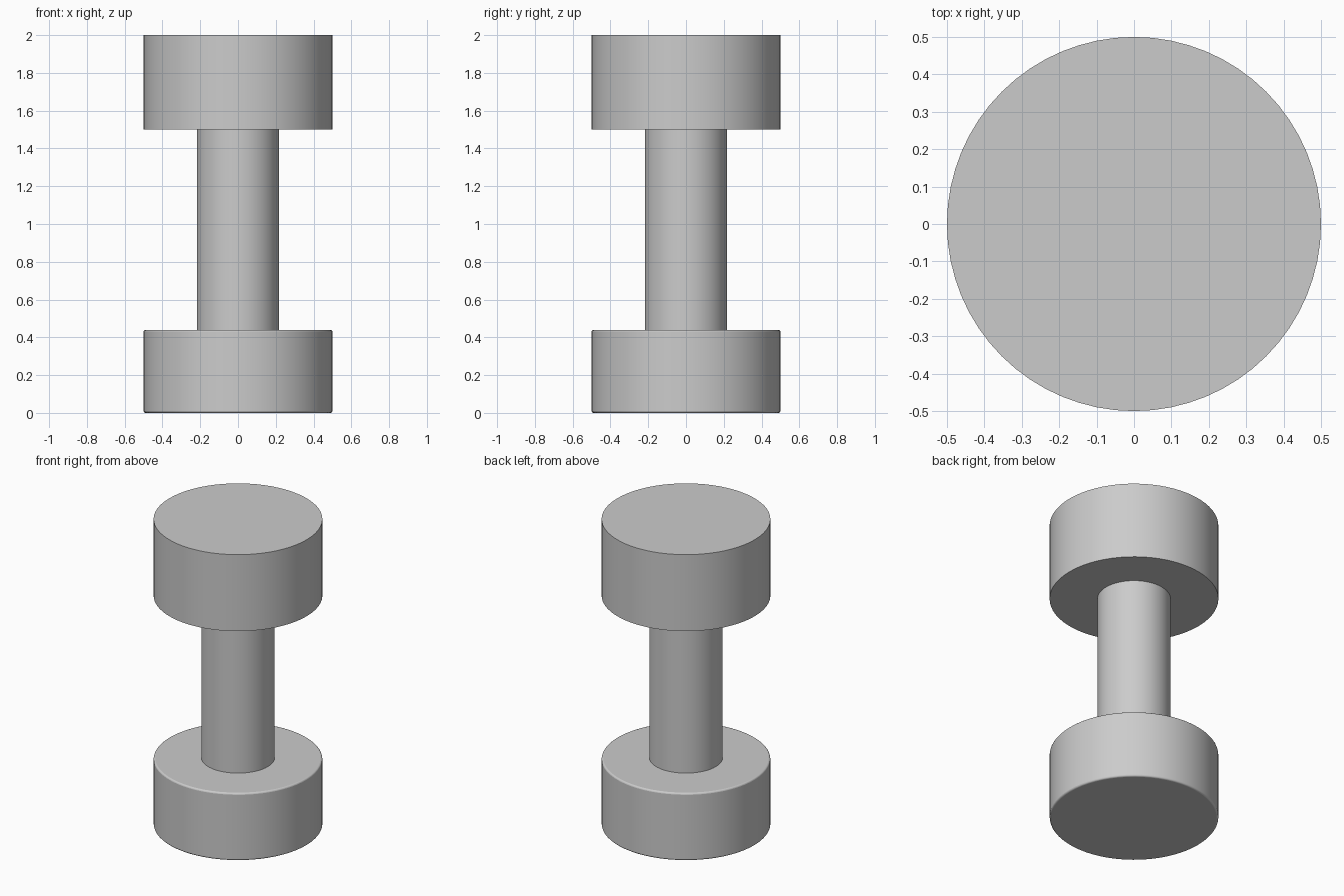
import bpy
import math

default_cube = bpy.data.objects.get("Cube")
if default_cube:
    bpy.data.objects.remove(default_cube, do_unlink=True)

grey = bpy.data.materials.new("plain_grey")
grey.use_nodes = True
colour = (0.6, 0.6, 0.6, 1)
grey.diffuse_color = colour
grey.node_tree.nodes["Principled BSDF"].inputs["Base Color"].default_value = colour


def cylinder(name, radius, bottom, top, bevel=0):
    """Upright smooth cylinder, with optionally rounded rims."""
    bpy.ops.mesh.primitive_cylinder_add(
        vertices=64, radius=radius, depth=top - bottom,
        location=(0, 0, (bottom + top) / 2))
    obj = bpy.context.object
    obj.name = name
    obj.data.materials.append(grey)
    bpy.ops.object.shade_smooth_by_angle(angle=math.radians(35))
    if bevel:
        rim = obj.modifiers.new("rounded_rim", "BEVEL")
        rim.width = bevel
        rim.segments = 3
        rim.limit_method = "ANGLE"
        rim.angle_limit = math.radians(40)
        bpy.ops.object.modifier_apply(modifier=rim.name)
        bpy.ops.object.shade_smooth_by_angle(angle=math.radians(35))
    return obj


# Lower weight with softened rims, grip, and crisp-edged upper weight
cylinder("lower_weight", 0.5, 0, 0.44, bevel=0.01)
cylinder("grip", 0.217, 0.43, 1.51)
cylinder("upper_weight", 0.5, 1.5, 2)
